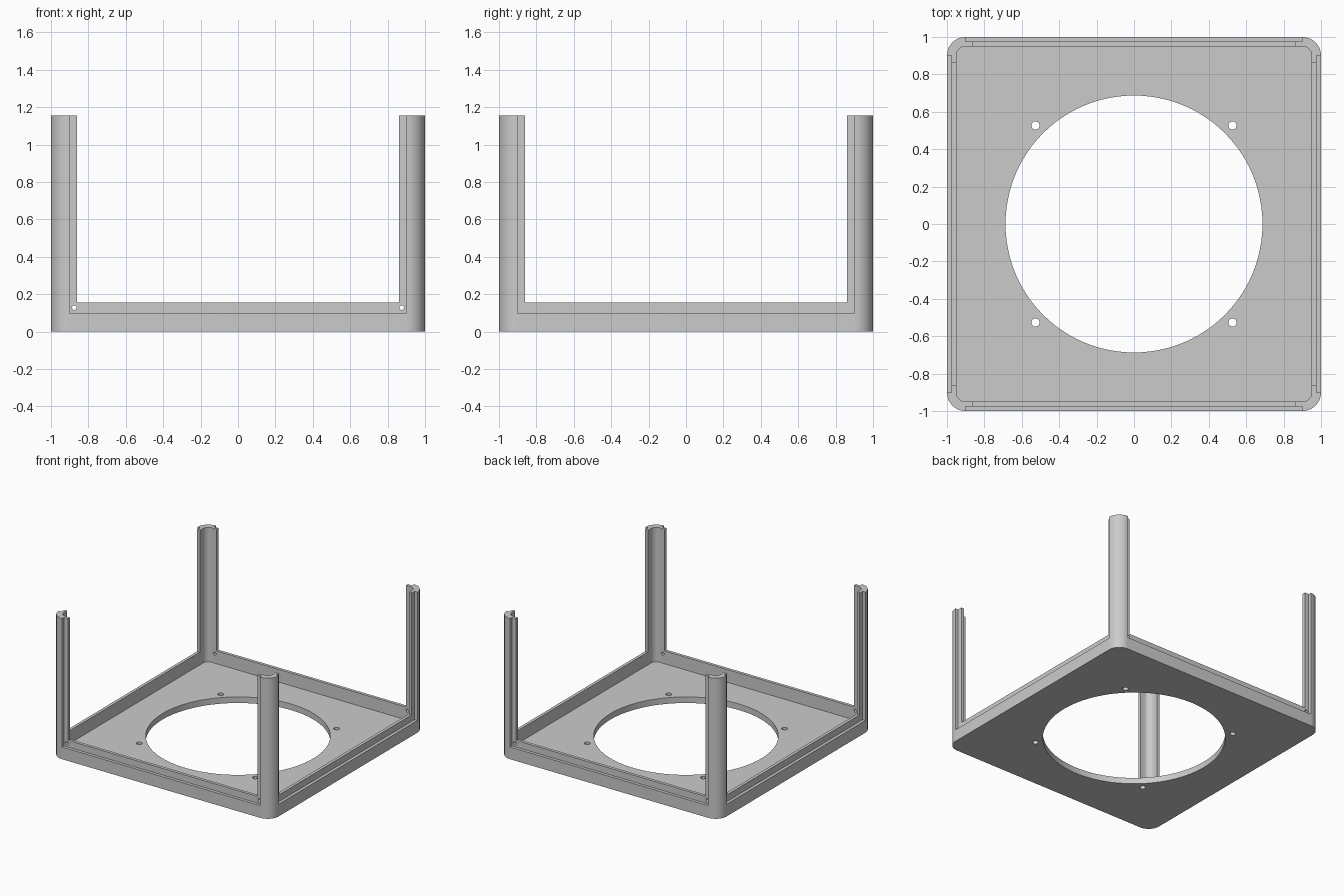
import bpy
import math

cube = bpy.data.objects.get("Cube")
if cube:
    bpy.data.objects.remove(cube, do_unlink=True)

HEIGHT = 1.155
RIM = 0.155
LEDGE = 0.10

grey = bpy.data.materials.new("plain_grey")
grey.use_nodes = True
colour = (0.6, 0.6, 0.6, 1)
grey.diffuse_color = colour
grey.node_tree.nodes["Principled BSDF"].inputs["Base Color"].default_value = colour


def rounded_prism(name, half, radius, z0, z1, steps=16):
    """Upright square prism with rounded corners."""
    ring = []
    for quarter in range(4):
        mid = math.radians(45 + 90 * quarter)
        cx = math.copysign(half - radius, math.cos(mid))
        cy = math.copysign(half - radius, math.sin(mid))
        for i in range(steps + 1):
            a = math.pi / 2 * (quarter + i / steps)
            ring.append((cx + radius * math.cos(a), cy + radius * math.sin(a)))
    n = len(ring)
    verts = [(x, y, z) for z in (z0, z1) for x, y in ring]
    faces = [tuple(reversed(range(n))), tuple(range(n, 2 * n))]
    faces += [(i, (i + 1) % n, n + (i + 1) % n, n + i) for i in range(n)]
    mesh = bpy.data.meshes.new(name)
    mesh.from_pydata(verts, [], faces)
    obj = bpy.data.objects.new(name, mesh)
    bpy.context.collection.objects.link(obj)
    return obj


def box(low, high):
    centre = [(a + b) / 2 for a, b in zip(low, high)]
    bpy.ops.mesh.primitive_cube_add(size=1, location=centre)
    obj = bpy.context.object
    obj.scale = [b - a for a, b in zip(low, high)]
    return obj


def rod(radius, length, location, rotation=(0, 0, 0), sides=24):
    bpy.ops.mesh.primitive_cylinder_add(vertices=sides, radius=radius, depth=length,
                                        location=location, rotation=rotation)
    return bpy.context.object


def cut(target, cutter):
    """Subtract the cutter from the target, then discard it."""
    cutter.hide_render = True
    mod = target.modifiers.new("cut", 'BOOLEAN')
    mod.operation = 'DIFFERENCE'
    mod.solver = 'EXACT'
    mod.object = cutter
    bpy.context.view_layer.objects.active = target
    bpy.ops.object.modifier_apply(modifier=mod.name)
    bpy.data.objects.remove(cutter, do_unlink=True)


# Rounded tray shell with full-height corners
frame = rounded_prism("corner_post_tray", 1, 0.1, 0, HEIGHT)
frame.data.materials.append(grey)
cut(frame, rounded_prism("inside", 0.95, 0.05, 0.05, 2))

# Openings between the corner posts
cut(frame, box((-0.862, -1.2, RIM), (0.862, 1.2, 2)))
cut(frame, box((-1.2, -0.862, RIM), (1.2, 0.862, 2)))

# Outer rebates that hold the side panels
for side in (-1, 1):
    near, far = sorted((side * 0.975, side * 1.2))
    cut(frame, box((-0.9, near, LEDGE), (0.9, far, 2)))
    cut(frame, box((near, -0.9, LEDGE), (far, 0.9, 2)))

# Large floor opening and its four screw holes
cut(frame, rod(0.687, 0.4, (0, 0, 0), sides=96))
for x in (-0.527, 0.527):
    for y in (-0.527, 0.527):
        cut(frame, rod(0.022, 0.4, (x, y, 0)))

# Small pin holes through the front and back lips
for x in (-0.875, 0.875):
    cut(frame, rod(0.0125, 3, (x, 0, 0.128), (math.pi / 2, 0, 0)))

# Smooth curves, sharp edges
bpy.ops.object.select_all(action='DESELECT')
frame.select_set(True)
bpy.context.view_layer.objects.active = frame
bpy.ops.object.shade_smooth_by_angle(angle=math.radians(30))
